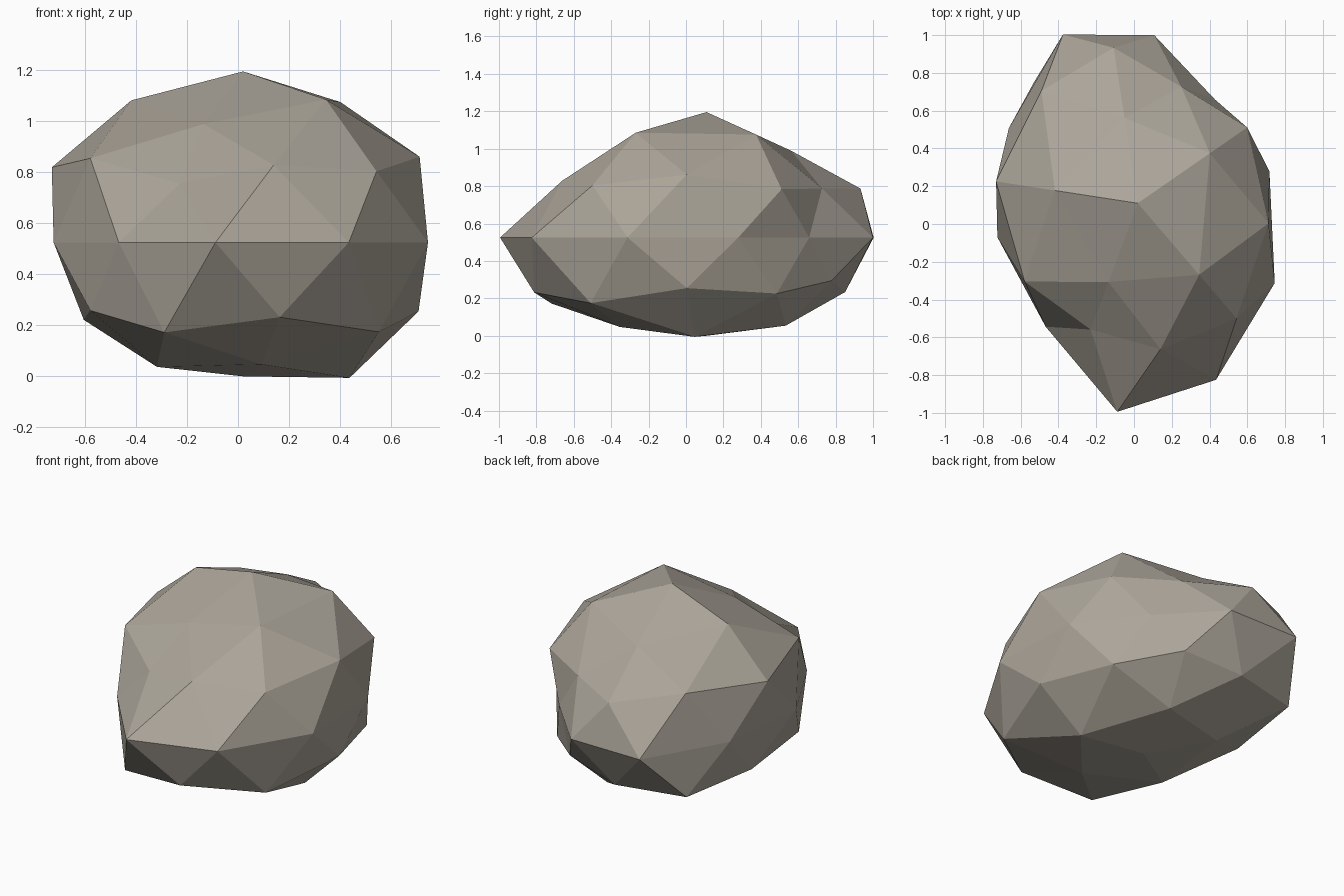
import bpy
import math
from mathutils import Matrix, Vector

default_cube = bpy.data.objects.get("Cube")
if default_cube:
    bpy.data.objects.remove(default_cube, do_unlink=True)

# Stone material
stone = bpy.data.materials.new("warm grey stone")
stone.use_nodes = True
stone_colour = (0.41, 0.375, 0.32, 1.0)
stone.diffuse_color = stone_colour
principled = stone.node_tree.nodes["Principled BSDF"]
principled.inputs["Base Color"].default_value = stone_colour
principled.inputs["Roughness"].default_value = 0.9

# Bumpiness of the boulder: radius per ring (top to bottom), counter-clockwise
ring_radii = {
    10: [0.86],
    9: [0.83, 0.70, 0.84, 0.70, 0.845],
    5: [0.64, 0.82, 0.805, 0.74, 0.82],
    4: [0.74, 0.75, 0.845, 0.66, 0.80],
    0: [0.60, 0.717, 0.817, 0.753, 0.757, 0.715, 0.89, 0.855, 0.80, 0.71],
    -4: [0.66, 0.84, 0.765, 0.84, 0.775],
    -5: [0.73, 0.71, 0.74, 0.86, 0.855],
    -9: [0.71, 0.72, 0.735, 0.72, 0.80],
    -10: [0.673],
}
centre = Vector((0.02, 0.11, 0.525))
stretch = Matrix.Diagonal((1.0, 1.25, 0.78))
turn = Matrix.Rotation(math.radians(29), 3, "Z")


def bump_radius(direction):
    """Look up the radius for a direction by its ring and its place in the ring."""
    radii = ring_radii[round(direction.z * 10)]
    angle = math.degrees(math.atan2(direction.y, direction.x))
    step = 360 / len(radii)
    return radii[int((angle + 5) % 360 // step)]


# Faceted boulder: a low-poly sphere, bumped, turned and stretched
bpy.ops.mesh.primitive_ico_sphere_add(subdivisions=2, radius=1, location=(0, 0, 0))
boulder = bpy.context.object
boulder.name = "boulder"
boulder.data.name = "boulder"
for vertex in boulder.data.vertices:
    direction = vertex.co.normalized()
    vertex.co = centre + stretch @ (turn @ direction) * bump_radius(direction)

boulder.data.materials.append(stone)
boulder.data.shade_flat()
